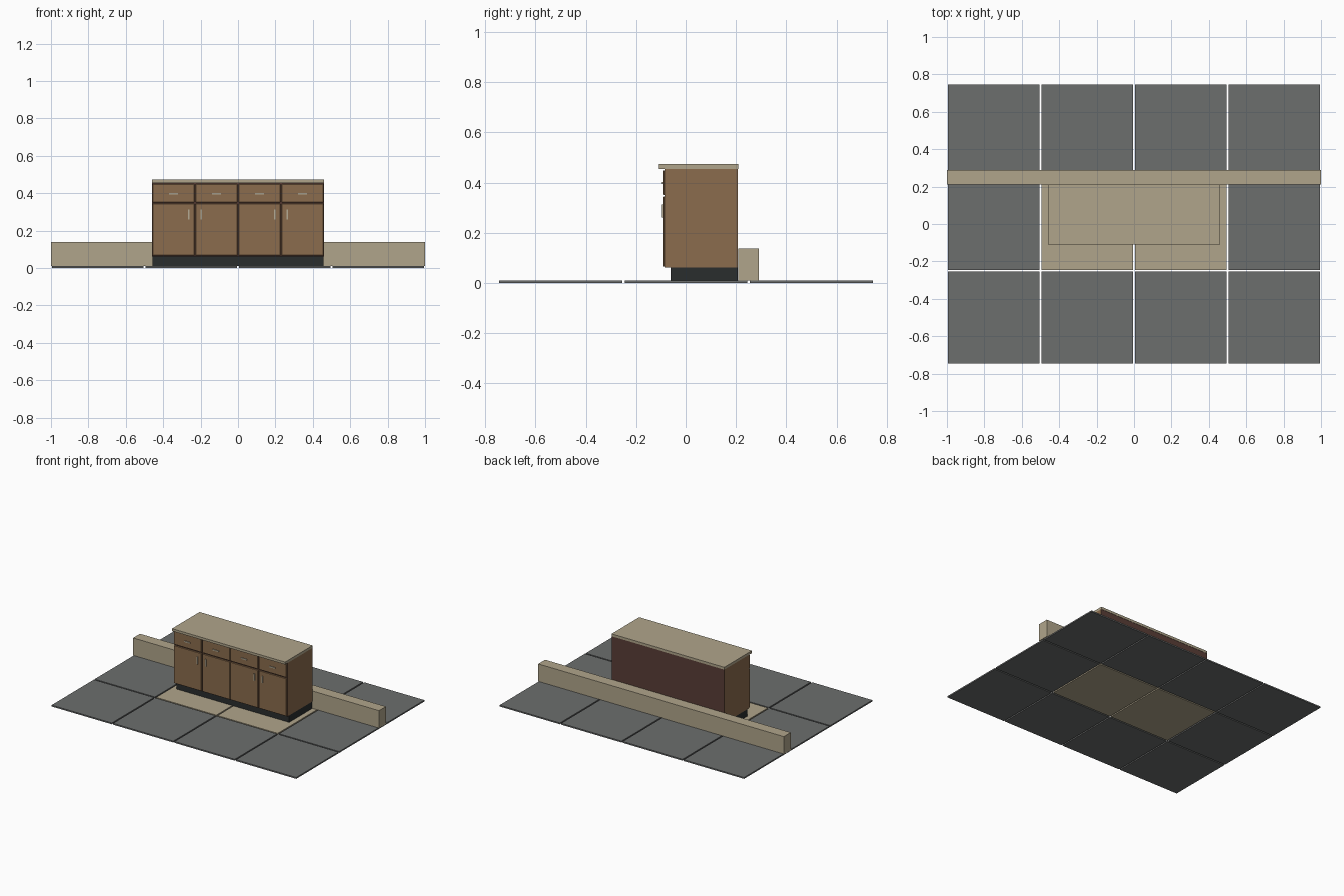
import bpy

if "Cube" in bpy.data.objects:
    bpy.data.objects.remove(bpy.data.objects["Cube"])


def material(name, rgb):
    m = bpy.data.materials.new(name)
    m.diffuse_color = (*rgb, 1)
    m.use_nodes = True
    m.node_tree.nodes["Principled BSDF"].inputs["Base Color"].default_value = m.diffuse_color
    return m


SLATE = material("slate grey", (0.15, 0.156, 0.154))
BEIGE = material("beige stone", (0.434, 0.376, 0.258))
WOOD = material("warm wood", (0.258, 0.15, 0.074))
DARK = material("dark wood", (0.10, 0.048, 0.037))
BLACK = material("charcoal plinth", (0.023, 0.026, 0.027))
METAL = material("pale metal", (0.46, 0.41, 0.30))


def box(name, x, y, z, mat, bevel=0):
    """Box spanning the given (low, high) ranges."""
    bpy.ops.mesh.primitive_cube_add(size=1)
    o = bpy.context.object
    o.name = name
    for v in o.data.vertices:
        v.co = [(lo + hi) / 2 + c * (hi - lo) for c, (lo, hi) in zip(v.co, (x, y, z))]
    o.data.materials.append(mat)
    if bevel:
        b = o.modifiers.new("bevel", 'BEVEL')
        b.width = bevel
        b.segments = 1
    return o


# Floor tiles, with a beige pair under the cabinet
for i in range(4):
    for j in range(3):
        cx, cy = (i - 1.5) * 0.5, (j - 1) * 0.5
        middle = j == 1 and i in (1, 2)
        box("floor_tile", (cx - 0.245, cx + 0.245), (cy - 0.245, cy + 0.245),
            (0, 0.01), BEIGE if middle else SLATE)

# Low wall behind the cabinet
box("low_wall", (-1, 1), (0.21, 0.29), (0.01, 0.138), BEIGE)

# Plinth, carcass and worktop
box("plinth", (-0.458, 0.458), (-0.06, 0.208), (0.01, 0.062), BLACK)
carcass = box("carcass", (-0.46, 0.46), (-0.083, 0.208), (0.062, 0.455), DARK)
carcass.data.materials.append(WOOD)
for p in carcass.data.polygons:
    if abs(p.normal.x) > 0.5:      # wooden end panels
        p.material_index = 1
box("worktop", (-0.46, 0.46), (-0.11, 0.21), (0.455, 0.473), BEIGE)

# Four bays, each with a drawer, a door and their handles
for i in range(4):
    cx = (i - 1.5) * 0.23
    span = (cx - 0.112, cx + 0.112)
    box("drawer_front", span, (-0.092, -0.083), (0.351, 0.448), WOOD, 0.002)
    box("door", span, (-0.092, -0.083), (0.066, 0.344), WOOD, 0.002)
    box("drawer_handle", (cx - 0.024, cx + 0.024), (-0.098, -0.091),
        (0.394, 0.402), METAL)
    # door handles meet in pairs
    hx = cx + (0.082 if i % 2 == 0 else -0.082)
    box("door_handle", (hx - 0.004, hx + 0.004), (-0.098, -0.091),
        (0.26, 0.312), METAL)
